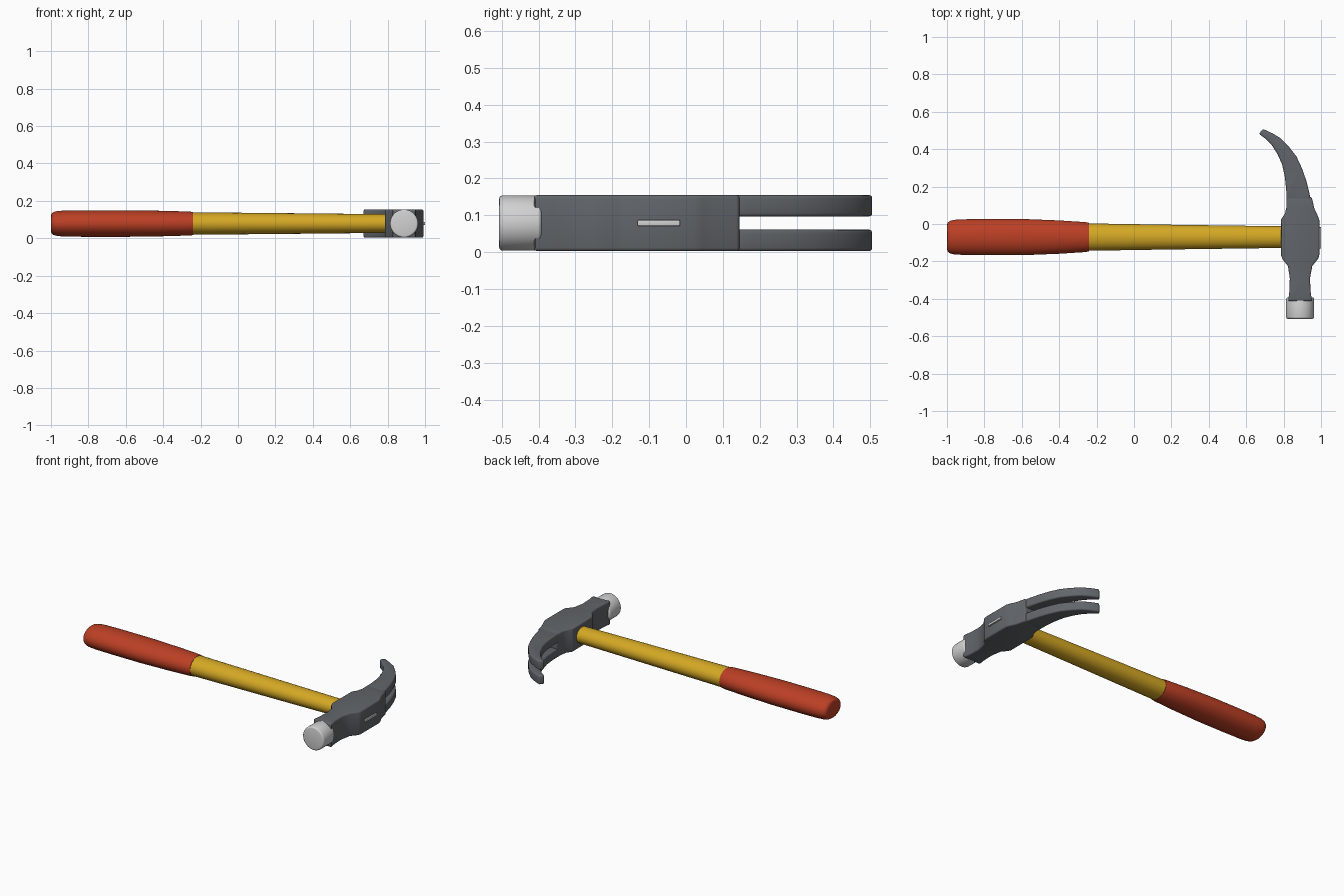
import bpy, bmesh, math
from mathutils import Matrix, Vector

if "Cube" in bpy.data.objects:
    bpy.data.objects.remove(bpy.data.objects["Cube"])

MID_Z = 0.079
HANDLE_Y = -0.07
HEAD_X = 0.888


def material(name, rgb):
    m = bpy.data.materials.new(name)
    m.use_nodes = True
    m.diffuse_color = (*rgb, 1)
    m.node_tree.nodes["Principled BSDF"].inputs["Base Color"].default_value = (*rgb, 1)
    return m


RED = material("grip_red", (0.5, 0.05, 0.018))
YELLOW = material("handle_yellow", (0.66, 0.39, 0.018))
STEEL = material("dark_steel", (0.12, 0.13, 0.143))
BRIGHT = material("bright_steel", (0.64, 0.64, 0.64))


def finish(name, bm, mat, bevel=0.0):
    """Bevel the sharp edges, then turn the mesh into a shaded object."""
    bmesh.ops.recalc_face_normals(bm, faces=bm.faces)
    if bevel:
        sharp = [e for e in bm.edges if e.calc_face_angle(0) > math.radians(42)]
        bmesh.ops.bevel(bm, geom=sharp, offset=bevel, segments=3, profile=0.5,
                        affect='EDGES', clamp_overlap=True)
    mesh = bpy.data.meshes.new(name)
    bm.to_mesh(mesh)
    bm.free()
    mesh.materials.append(mat)
    ob = bpy.data.objects.new(name, mesh)
    bpy.context.collection.objects.link(ob)
    bpy.ops.object.select_all(action='DESELECT')
    ob.select_set(True)
    bpy.context.view_layer.objects.active = ob
    bpy.ops.object.shade_smooth_by_angle(angle=math.radians(32))
    return ob


def slab(name, outline, z0, z1, mat, bevel):
    """Extrude a plan outline from z0 to z1."""
    bm = bmesh.new()
    face = bm.faces.new([bm.verts.new((x, y, z0)) for x, y in outline])
    top = bmesh.ops.extrude_face_region(bm, geom=[face])["geom"]
    verts = [v for v in top if isinstance(v, bmesh.types.BMVert)]
    bmesh.ops.translate(bm, verts=verts, vec=(0, 0, z1 - z0))
    return finish(name, bm, mat, bevel)


def oval_loft(name, stations, mat, sides=40):
    """Skin oval rings given as (x, half width, half height)."""
    bm = bmesh.new()
    rings = []
    for x, hy, hz in stations:
        angles = [math.tau * i / sides for i in range(sides)]
        rings.append([bm.verts.new((x, HANDLE_Y + hy * math.cos(a),
                                    MID_Z + hz * math.sin(a))) for a in angles])
    for a, b in zip(rings, rings[1:]):
        for i in range(sides):
            j = (i + 1) % sides
            bm.faces.new((a[i], a[j], b[j], b[i]))
    bm.faces.new(rings[0])
    bm.faces.new(rings[-1])
    return finish(name, bm, mat)


# Handle and rubber grip
oval_loft("handle", [(-0.3, 0.074, 0.06), (-0.24, 0.073, 0.06), (0.2, 0.066, 0.056),
                     (0.79, 0.058, 0.05), (0.95, 0.056, 0.048)], YELLOW)
oval_loft("grip", [(-1, 0.066, 0.044), (-0.996, 0.077, 0.054), (-0.985, 0.086, 0.062),
                   (-0.965, 0.092, 0.067), (-0.92, 0.095, 0.07), (-0.8, 0.097, 0.071),
                   (-0.6, 0.097, 0.071), (-0.4, 0.089, 0.068), (-0.26, 0.08, 0.064),
                   (-0.24, 0.076, 0.062)], RED)

# Head body with eye block and waisted neck
body = [(0.952, -0.413), (0.944, -0.36), (0.941, -0.29), (0.953, -0.225), (0.985, -0.185),
        (0.991, -0.165), (0.991, 0.02), (0.982, 0.045), (0.965, 0.08), (0.95, 0.145),
        (0.815, 0.145), (0.815, 0.09), (0.807, 0.055), (0.787, 0.025), (0.787, -0.17),
        (0.795, -0.19), (0.823, -0.225), (0.833, -0.29), (0.831, -0.36), (0.824, -0.413)]
slab("head_body", body, 0.003, 0.155, STEEL, 0.009)

# Two curved claws, mirrored about the middle of the head
claw = [(0.945, 0.12), (0.938, 0.165), (0.92, 0.235), (0.897, 0.3), (0.868, 0.362),
        (0.828, 0.413), (0.785, 0.458), (0.74, 0.485), (0.69, 0.508), (0.668, 0.482),
        (0.705, 0.454), (0.738, 0.42), (0.768, 0.372), (0.792, 0.318), (0.807, 0.25),
        (0.814, 0.18), (0.815, 0.12)]
for side, name in ((-1, "lower_claw"), (1, "upper_claw")):
    a, b = sorted((MID_Z + side * 0.018, MID_Z + side * 0.076))
    slab(name, claw, a, b, STEEL, 0.009)

# Striking face
bm = bmesh.new()
bmesh.ops.create_cone(bm, cap_ends=True, segments=48, radius1=0.075, radius2=0.075, depth=0.115,
                      matrix=Matrix.Translation((HEAD_X, -0.4495, MID_Z))
                      @ Matrix.Rotation(math.pi / 2, 4, 'X'))
finish("striking_face", bm, BRIGHT, 0.01)

# Wedge showing at the end of the eye
bm = bmesh.new()
bmesh.ops.create_cube(bm, size=1)
bmesh.ops.scale(bm, verts=bm.verts, vec=Vector((0.03, 0.115, 0.016)))
bmesh.ops.translate(bm, verts=bm.verts, vec=(0.985, -0.074, MID_Z))
finish("eye_wedge", bm, BRIGHT, 0.003)
